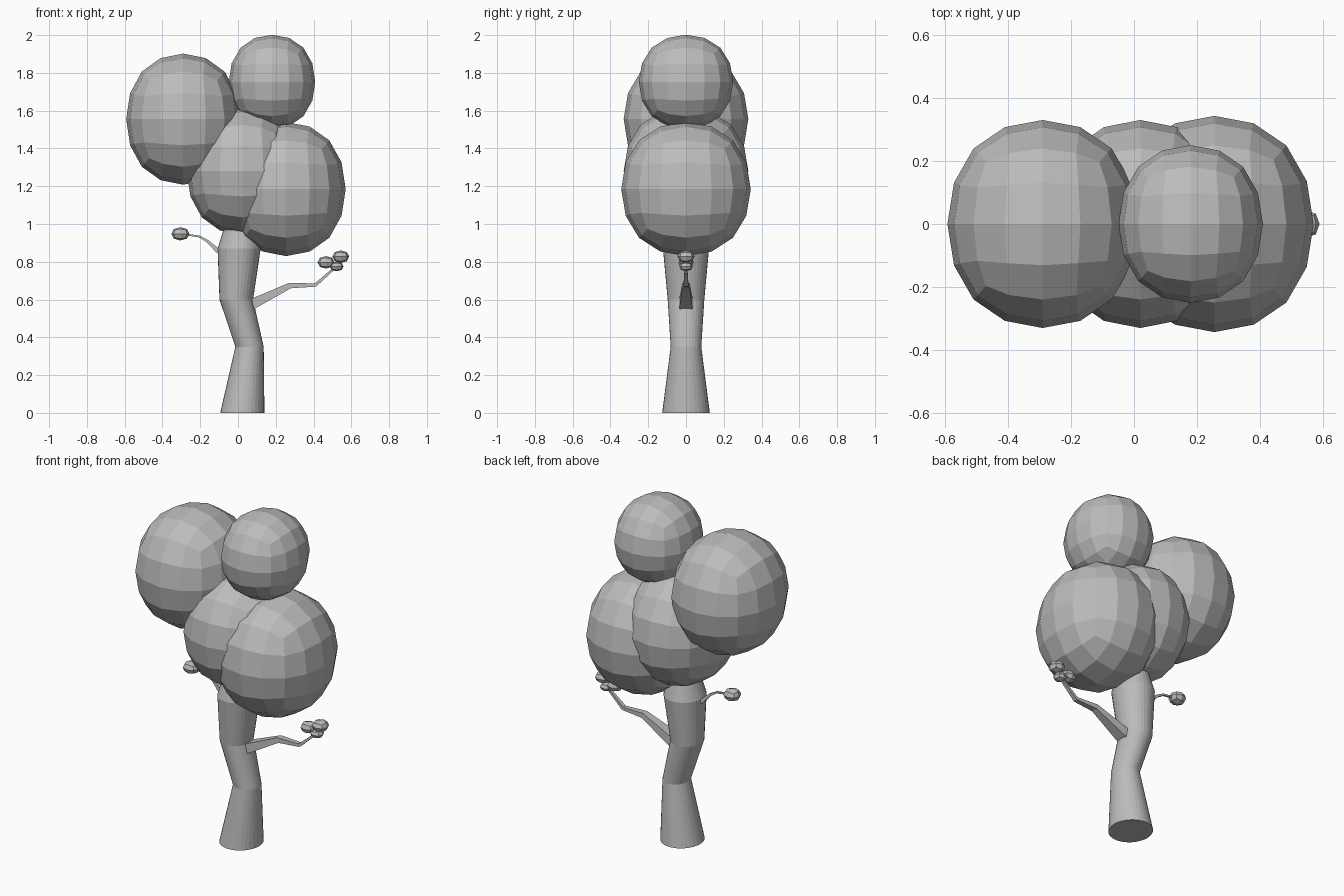
import bpy, bmesh, math
from mathutils import Vector

if "Cube" in bpy.data.objects:
    bpy.data.objects.remove(bpy.data.objects["Cube"])

grey = bpy.data.materials.new("plain grey")
grey.diffuse_color = (0.5, 0.5, 0.5, 1)
grey.use_nodes = True
grey.node_tree.nodes["Principled BSDF"].inputs["Base Color"].default_value = grey.diffuse_color


def add_object(name, bm):
    bmesh.ops.recalc_face_normals(bm, faces=bm.faces)
    mesh = bpy.data.meshes.new(name)
    bm.to_mesh(mesh)
    bm.free()
    mesh.materials.append(grey)
    ob = bpy.data.objects.new(name, mesh)
    bpy.context.collection.objects.link(ob)
    return ob


def blob(name, center, half, level):
    """Subdivided cube, scaled so its rounded shape has the given half sizes."""
    bm = bmesh.new()
    bmesh.ops.create_cube(bm, size=2)
    ob = add_object(name, bm)
    mod = ob.modifiers.new("round", 'SUBSURF')
    mod.levels = mod.render_levels = level
    dg = bpy.context.evaluated_depsgraph_get()
    rounded = bpy.data.meshes.new_from_object(ob.evaluated_get(dg))
    ob.modifiers.clear()
    ob.data = rounded
    reach = max(v.co.z for v in rounded.vertices)
    for v in rounded.vertices:
        v.co = Vector([c + h * p / reach for c, h, p in zip(center, half, v.co)])
    for p in rounded.polygons:
        p.use_smooth = False


def loft(name, rings):
    """Skin a list of closed rings and cap both ends."""
    bm = bmesh.new()
    loops = [[bm.verts.new(p) for p in ring] for ring in rings]
    n = len(loops[0])
    for a, b in zip(loops, loops[1:]):
        for i in range(n):
            j = (i + 1) % n
            bm.faces.new((a[i], a[j], b[j], b[i]))
    bm.faces.new(loops[0][::-1])
    bm.faces.new(loops[-1])
    return add_object(name, bm)


def branch(name, path):
    """Tapered square twig in the xz plane: x, z, half width, half thickness."""
    rings = []
    for i, (x, z, w, t) in enumerate(path):
        a, b = path[max(i - 1, 0)], path[min(i + 1, len(path) - 1)]
        d = Vector((b[0] - a[0], 0, b[1] - a[1])).normalized()
        up = Vector((-d.z, 0, d.x)) * t
        side = Vector((0, w, 0))
        c = Vector((x, 0, z))
        rings.append([c + up + side, c + up - side, c - up - side, c - up + side])
    loft(name, rings)


# trunk: height, centre x, radius x, radius y
trunk = [(0, 0.023, 0.117, 0.126), (0.35, 0.061, 0.075, 0.081),
         (0.6, -0.009, 0.089, 0.097), (0.87, 0.006, 0.114, 0.122),
         (0.96, 0.01, 0.09, 0.097), (1.1, 0.01, 0.08, 0.085)]
loft("trunk", [[(cx + rx * math.cos(k * math.tau / 32),
                 ry * math.sin(k * math.tau / 32), z) for k in range(32)]
               for z, cx, rx, ry in trunk])

# foliage balls
blob("foliage_left", (-0.29, 0, 1.555), (0.302, 0.33, 0.347), 2)
blob("foliage_top", (0.18, 0, 1.752), (0.229, 0.25, 0.25), 2)
blob("foliage_right", (0.255, 0, 1.185), (0.315, 0.343, 0.355), 2)
blob("foliage_middle", (0.02, 0, 1.28), (0.292, 0.33, 0.337), 2)

# side branches
branch("branch_right", [(0.06, 0.57, 0.036, 0.03), (0.09, 0.583, 0.035, 0.027),
                        (0.275, 0.674, 0.019, 0.015), (0.41, 0.677, 0.013, 0.009),
                        (0.515, 0.77, 0.007, 0.006)])
branch("branch_left", [(-0.08, 0.845, 0.018, 0.016), (-0.112, 0.863, 0.014, 0.012),
                       (-0.16, 0.908, 0.008, 0.007), (-0.205, 0.934, 0.006, 0.005),
                       (-0.29, 0.946, 0.005, 0.004)])

# small leaf clusters at the branch tips
tips = [((0.466, 0, 0.797), (0.045, 0.041, 0.033)),
        ((0.544, 0, 0.827), (0.045, 0.045, 0.033)),
        ((0.522, 0, 0.775), (0.037, 0.036, 0.025)),
        ((-0.305, 0, 0.948), (0.048, 0.046, 0.035))]
for i, (center, half) in enumerate(tips):
    blob(f"leaf_cluster_{i + 1}", center, half, 1)
